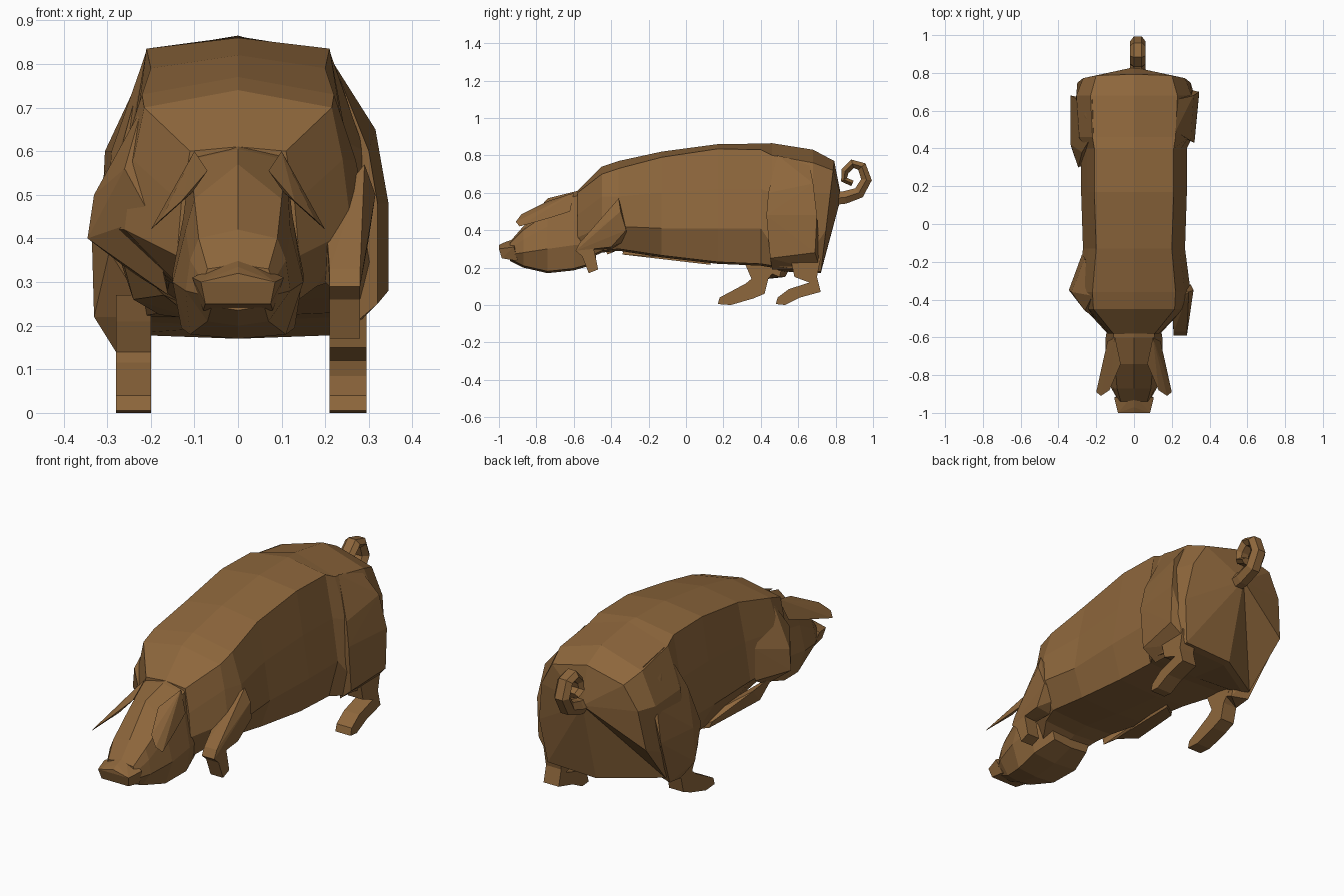
import bpy, bmesh, math
from mathutils import Vector

brown = bpy.data.materials.new("brown hide")
brown.diffuse_color = (0.27, 0.135, 0.045, 1)


def finish(name, bm):
    bmesh.ops.recalc_face_normals(bm, faces=bm.faces)
    mesh = bpy.data.meshes.new(name)
    bm.to_mesh(mesh)
    bm.free()
    mesh.materials.append(brown)
    ob = bpy.data.objects.new(name, mesh)
    bpy.context.collection.objects.link(ob)
    return ob


def skin(bm, rings, end=None):
    """Join rings of points; close the last ring to a pole if one is given."""
    loops = [[bm.verts.new(p) for p in r] for r in rings]
    n = len(loops[0])
    for a, b in zip(loops, loops[1:]):
        for i in range(n):
            bm.faces.new((a[i], a[(i + 1) % n], b[(i + 1) % n], b[i]))
    bm.faces.new(loops[0])
    if end:
        pole = bm.verts.new(end)
        for i in range(n):
            bm.faces.new((loops[-1][i], loops[-1][(i + 1) % n], pole))
    else:
        bm.faces.new(loops[-1])


def loft(name, rows, end=None):
    """Mirrored cross-sections: y, lean, top z, shoulder, side, low side, belly."""
    rings = []
    for y, lean, top, sx, sz, mx, mz, lx, lz, bx, bot in rows:
        half = [(sx, sz), (mx, mz), (lx, lz), (bx, bot + 0.01)]
        prof = [(0, top)] + half + [(0, bot)] + [(-x, z) for x, z in reversed(half)]
        rings.append([(x, y + lean * (z - 0.5), z) for x, z in prof])
    bm = bmesh.new()
    skin(bm, rings, end)
    return finish(name, bm)


def slab(name, x_in, x_out, outline):
    """Side outline (y, z) given thickness in x."""
    bm = bmesh.new()
    skin(bm, [[(x, y, z) for y, z in outline] for x in (x_in, x_out)])
    return finish(name, bm)


def hull(name, points, side=1):
    """Faceted lump wrapped around a few corner points."""
    bm = bmesh.new()
    for x, y, z in points:
        bm.verts.new((side * x, y, z))
    bmesh.ops.convex_hull(bm, input=bm.verts)
    loose = [v for v in bm.verts if not v.link_faces]
    bmesh.ops.delete(bm, geom=loose, context='VERTS')
    return finish(name, bm)


# Trunk with shoulders and rump
body = loft("body", [
    (-.58, 0, .61, .11, .60, .13, .48, .14, .36, .10, .22),
    (-.45, 0, .74, .215, .70, .24, .58, .26, .42, .18, .28),
    (-.36, 0, .77, .22, .73, .27, .58, .30, .42, .21, .29),
    (-.13, 0, .82, .20, .79, .24, .60, .27, .41, .22, .255),
    (.17, 0, .86, .21, .835, .245, .62, .28, .41, .23, .22),
    (.40, 0, .863, .21, .83, .25, .62, .28, .41, .23, .21),
    (.46, 0, .865, .22, .80, .29, .60, .31, .32, .27, .20),
    (.68, 0, .83, .23, .76, .305, .60, .32, .30, .27, .17),
    (.76, .12, .77, .20, .72, .27, .60, .30, .40, .27, .17),
], end=(0, .83, .58))
# The left side tucks in at the belly and follows the leg stepping forward
for v in body.data.vertices:
    if v.co.x < -.1 and v.co.z < .31:
        if v.co.y < .3:
            v.co.x *= .75
        elif v.co.y > .6:
            v.co.y -= .17

# Head
loft("head", [
    (-.48, 0, .64, .10, .60, .12, .46, .13, .33, .10, .22),
    (-.60, 0, .605, .11, .58, .125, .45, .15, .32, .13, .185),
    (-.74, 0, .57, .10, .49, .12, .42, .15, .30, .11, .17),
    (-.87, 0, .42, .09, .40, .11, .35, .12, .28, .07, .20),
    (-.94, 0, .34, .07, .33, .08, .30, .08, .27, .06, .235),
])

# Snout disc with a ridged top
half = [(.105, -.92, .31), (.085, -1, .30), (.075, -.985, .25), (.08, -.90, .235)]
hull("snout", half + [(-x, y, z) for x, y, z in half]
     + [(0, -.90, .36), (0, -.97, .335), (0, -1, .32)])

# Floppy ears
for side, label in ((1, "right_ear"), (-1, "left_ear")):
    hull(label, [(.10, -.60, .60), (.14, -.62, .50), (.07, -.74, .555), (.105, -.80, .505),
                 (.165, -.73, .465), (.20, -.89, .42), (.175, -.91, .445), (.13, -.88, .485)],
         side)

# Right front leg reaches forward
hull("right_upper_arm", [
    (.315, -.35, .50), (.29, -.36, .57), (.30, -.32, .40), (.20, -.43, .46), (.27, -.42, .47),
    (.21, -.57, .33), (.28, -.57, .33), (.21, -.59, .29), (.28, -.59, .29),
    (.20, -.40, .30), (.28, -.40, .31), (.20, -.30, .35)])
slab("right_forearm", .21, .28, [
    (-.50, .33), (-.57, .33), (-.59, .29), (-.555, .26), (-.52, .17), (-.47, .19), (-.48, .24)])

# Left shoulder and the front leg swept back under it
hull("left_shoulder", [
    (.345, -.35, .40), (.33, -.36, .50), (.26, -.46, .56), (.20, -.50, .45), (.16, -.42, .27),
    (.26, -.18, .55), (.275, -.16, .40), (.24, -.30, .32), (.22, -.38, .70)], -1)
hull("left_front_leg", [
    (.27, -.32, .37), (.27, -.15, .35), (.17, -.34, .27), (.24, -.25, .26),
    (.19, .06, .255), (.18, .07, .225), (.10, .13, .24), (.10, .13, .215)], -1)

# Right haunch, and left thigh stepping forward
hull("right_haunch", [
    (.22, .49, .80), (.23, .66, .755), (.30, .44, .60), (.315, .68, .65), (.32, .43, .48),
    (.345, .70, .48), (.345, .69, .28), (.32, .45, .25), (.25, .46, .19), (.25, .72, .18)])
hull("left_thigh", [
    (.215, .48, .80), (.22, .66, .77), (.275, .38, .58), (.295, .30, .37), (.335, .42, .40),
    (.33, .40, .22), (.30, .66, .58), (.335, .68, .42), (.28, .53, .15), (.20, .34, .22),
    (.20, .50, .15), (.28, .44, .14)], -1)

# Lower hind legs and hooves
slab("right_hind_leg", .21, .295, [
    (.56, .24), (.58, .15), (.66, .12), (.55, .085), (.49, .04), (.48, .005), (.53, 0),
    (.61, .04), (.72, .07), (.70, .15), (.72, .25)])
slab("left_hind_leg", -.20, -.28, [
    (.30, .27), (.32, .21), (.35, .14), (.32, .115), (.18, .04), (.17, .005), (.24, 0),
    (.36, .035), (.42, .06), (.44, .14), (.48, .19), (.50, .27)])

# Curled tail: six-sided tube along a spiral in the side plane
path = [(.78, .57), (.85, .575), (.925, .60), (.965, .67), (.94, .74), (.89, .755),
        (.85, .715), (.845, .67), (.89, .65)]
rings = []
for i, (y, z) in enumerate(path):
    a, b = path[max(i - 1, 0)], path[min(i + 1, len(path) - 1)]
    t = Vector((0, b[0] - a[0], b[1] - a[1])).normalized()
    n = Vector((0, -t.z, t.y))
    r = 0.042 - 0.003 * i
    rings.append([Vector((.02 + .042 * math.cos(k * math.pi / 3), y, z))
                  + r * math.sin(k * math.pi / 3) * n for k in range(6)])
bm = bmesh.new()
skin(bm, rings)
finish("curly_tail", bm)
